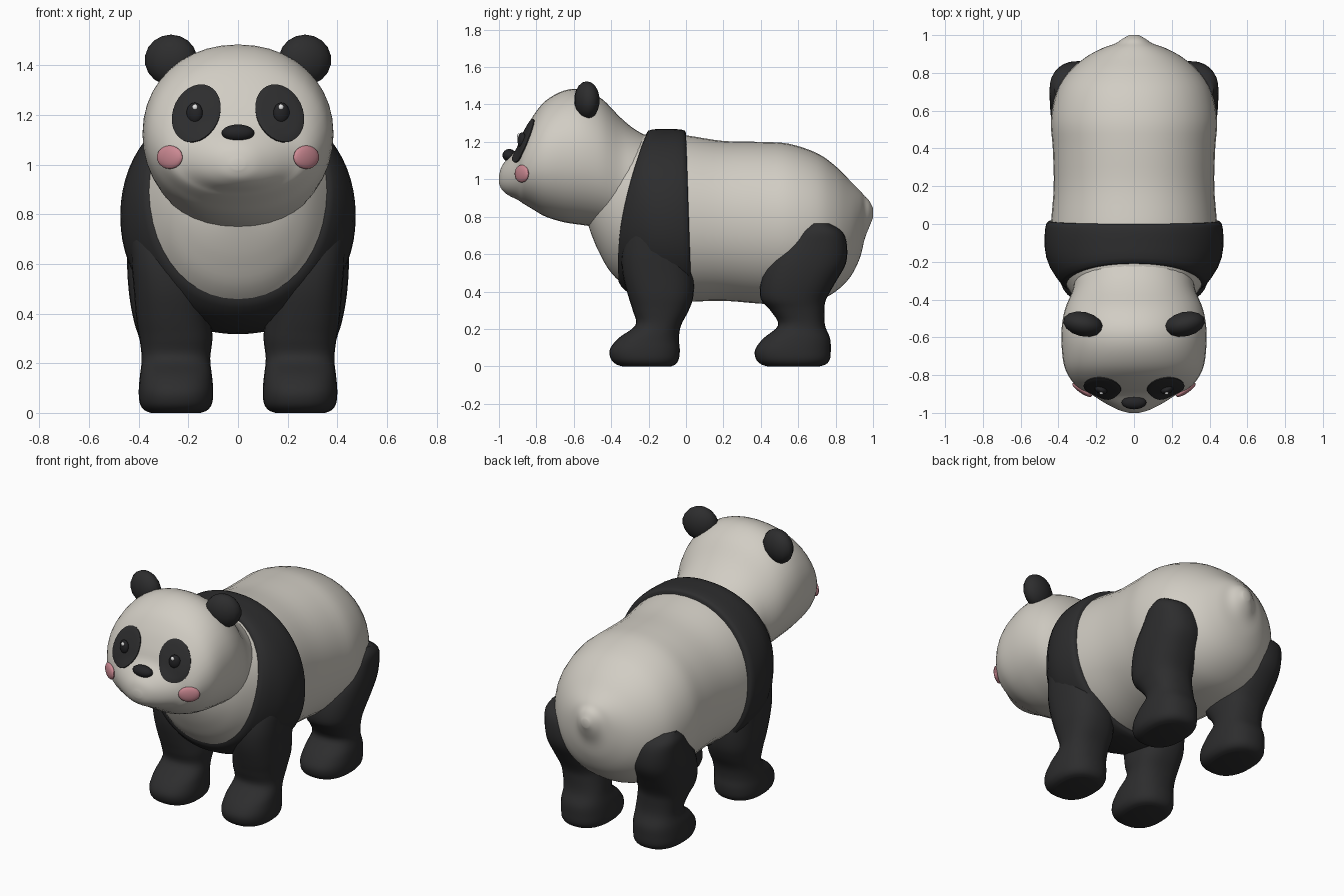
import bpy, bmesh, math
from mathutils import Vector, Matrix
from mathutils.bvhtree import BVHTree

cube = bpy.data.objects.get("Cube")
if cube:
    bpy.data.objects.remove(cube, do_unlink=True)


def material(name, r, g, b):
    mat = bpy.data.materials.new(name)
    mat.use_nodes = True
    mat.diffuse_color = (r, g, b, 1)
    bsdf = next(n for n in mat.node_tree.nodes if n.type == 'BSDF_PRINCIPLED')
    bsdf.inputs["Base Color"].default_value = (r, g, b, 1)
    bsdf.inputs["Roughness"].default_value = 0.7
    return mat


CREAM = material("cream fur", 0.64, 0.61, 0.55)
BLACK = material("black fur", 0.026, 0.026, 0.027)
EYE = material("eye black", 0.018, 0.018, 0.02)
PINK = material("cheek pink", 0.60, 0.25, 0.29)
SHINE = material("eye shine", 0.8, 0.8, 0.8)


def finish(name, bm, mat):
    bmesh.ops.recalc_face_normals(bm, faces=bm.faces)
    mesh = bpy.data.meshes.new(name)
    bm.to_mesh(mesh)
    bm.free()
    mesh.materials.append(mat)
    obj = bpy.data.objects.new(name, mesh)
    bpy.context.collection.objects.link(obj)
    bpy.ops.object.select_all(action='DESELECT')
    obj.select_set(True)
    bpy.context.view_layer.objects.active = obj
    bpy.ops.object.shade_smooth_by_angle(angle=math.radians(50))
    return obj


def spline(rows, steps=4):
    """Smooth list of rows passing through the given ones."""
    out = []
    for i in range(len(rows) - 1):
        p0, p3 = rows[max(i - 1, 0)], rows[min(i + 2, len(rows) - 1)]
        for k in range(steps):
            t = k / steps
            out.append([b + 0.5 * t * (c - a + t * (2 * a - 5 * b + 4 * c - d + t * (3 * (b - c) + d - a)))
                        for a, b, c, d in zip(p0, rows[i], rows[i + 1], p3)])
    return out + [list(rows[-1])]


def unit_ring(power, n=40):
    """Points round a unit superellipse."""
    pts = []
    for i in range(n):
        c, s = math.cos(math.tau * i / n), math.sin(math.tau * i / n)
        e = 2 / power
        pts.append((math.copysign(abs(c) ** e, c), math.copysign(abs(s) ** e, s)))
    return pts


def skin(name, rings, mat, caps=True):
    bm = bmesh.new()
    loops = [[bm.verts.new(p) for p in ring] for ring in rings]
    for a, b in zip(loops, loops[1:]):
        for i in range(len(a)):
            j = (i + 1) % len(a)
            bm.faces.new((a[i], a[j], b[j], b[i]))
    if caps:
        bm.faces.new(loops[0])
        bm.faces.new(loops[-1])
    return finish(name, bm, mat)


def along_y(rows, power):
    return [[(w * c, y, (top + bot) / 2 + (top - bot) / 2 * s) for c, s in unit_ring(power)]
            for y, top, bot, w in rows]


def ellipsoid(name, centre, radii, mat, yaw=0, segments=20):
    bm = bmesh.new()
    bmesh.ops.create_uvsphere(bm, u_segments=segments, v_segments=segments // 2 + 2, radius=1)
    place = Matrix.Translation(centre) @ Matrix.Rotation(yaw, 4, 'Z') @ Matrix.Diagonal((*radii, 1))
    bm.transform(place)
    return finish(name, bm, mat)


# Body with tapering tail: y, top, bottom, half width
body_rows = spline([
    (-0.53, 0.95, 0.78, 0.08), (-0.50, 1.04, 0.69, 0.18), (-0.46, 1.12, 0.60, 0.25),
    (-0.40, 1.19, 0.50, 0.31), (-0.30, 1.23, 0.41, 0.375), (-0.20, 1.24, 0.37, 0.43),
    (-0.10, 1.24, 0.35, 0.445), (0, 1.235, 0.345, 0.44), (0.2, 1.205, 0.35, 0.425),
    (0.4, 1.20, 0.335, 0.43), (0.55, 1.19, 0.33, 0.44), (0.7, 1.14, 0.35, 0.41),
    (0.8, 1.07, 0.40, 0.35), (0.88, 0.99, 0.48, 0.26), (0.93, 0.94, 0.58, 0.17),
    (0.955, 0.91, 0.68, 0.10), (0.98, 0.885, 0.745, 0.062), (1.0, 0.845, 0.795, 0.025)])
skin("body", along_y(body_rows, 2.1), CREAM)


def body_at(y):
    for a, b in zip(body_rows, body_rows[1:]):
        if a[0] <= y <= b[0]:
            t = (y - a[0]) / (b[0] - a[0])
            return [p + (q - p) * t for p, q in zip(a, b)]
    return body_rows[0]


# Shoulder band wrapped over the body, with a slanted front edge
band = []
for t, lift in ((0, -0.03), (0, 0.008), (0.04, 0.02), (0.15, 0.026), (0.3, 0.028), (0.45, 0.028),
                (0.6, 0.029), (0.75, 0.029), (0.9, 0.028), (0.97, 0.024), (1, 0.014), (1, -0.03)):
    ring = []
    for c, s in unit_ring(2.1, 64):
        front = -0.335 + 0.075 * s + 0.05 * s * s
        y = front + (0.015 - 0.015 * s - front) * t
        _, top, bot, w = body_at(y)
        ring.append(((w + lift) * c, y, (top + bot) / 2 + ((top - bot) / 2 + lift) * s))
    band.append(ring)
skin("shoulder_band", band, BLACK, caps=False)

# Head: y, top, bottom, half width
head_rows = spline([
    (-1.0, 1.02, 0.98, 0.025), (-0.985, 1.07, 0.945, 0.08), (-0.95, 1.115, 0.915, 0.15),
    (-0.90, 1.17, 0.89, 0.23), (-0.87, 1.24, 0.87, 0.29), (-0.82, 1.335, 0.84, 0.337),
    (-0.75, 1.42, 0.80, 0.37), (-0.65, 1.475, 0.77, 0.383), (-0.55, 1.48, 0.755, 0.383),
    (-0.45, 1.43, 0.74, 0.365), (-0.35, 1.33, 0.72, 0.325), (-0.27, 1.265, 0.72, 0.31),
    (-0.15, 1.20, 0.75, 0.28)])
head = skin("head", along_y(head_rows, 2.1), CREAM)
tree = BVHTree.FromPolygons([v.co for v in head.data.vertices],
                            [tuple(p.vertices) for p in head.data.polygons])


def on_face(x, z):
    hit, normal, _, _ = tree.ray_cast(Vector((x, -2, z)), Vector((0, 1, 0)))
    return hit, normal


def face_patch(name, x, z, rx, rz, tilt, mat):
    """Thin oval plate following the face."""
    rings = []
    for r, lift in ((0.02, 0.008), (0.25, 0.008), (0.5, 0.008), (0.75, 0.008),
                    (0.95, 0.008), (1, 0.006), (1, -0.001)):
        ring = []
        for c, s in unit_ring(2, 28):
            u, v = rx * r * c, rz * r * s
            hit, normal = on_face(x + u * math.cos(tilt) - v * math.sin(tilt),
                                  z + u * math.sin(tilt) + v * math.cos(tilt))
            ring.append(hit + normal * lift)
        rings.append(ring)
    skin(name, rings, mat)


# Legs: z, centre x, centre y, half width, half depth
front_leg = spline([
    (0, 0.25, -0.21, 0.10, 0.13), (0.012, 0.25, -0.215, 0.128, 0.16), (0.04, 0.25, -0.22, 0.146, 0.182),
    (0.09, 0.25, -0.22, 0.15, 0.187), (0.15, 0.25, -0.20, 0.145, 0.162), (0.22, 0.25, -0.148, 0.138, 0.122),
    (0.30, 0.25, -0.135, 0.147, 0.15), (0.38, 0.26, -0.135, 0.15, 0.175), (0.50, 0.27, -0.15, 0.15, 0.19),
    (0.62, 0.28, -0.16, 0.15, 0.18), (0.75, 0.28, -0.16, 0.15, 0.14), (0.85, 0.26, -0.15, 0.08, 0.08)])
hind_leg = spline([
    (0, 0.25, 0.575, 0.10, 0.14), (0.012, 0.25, 0.575, 0.128, 0.175), (0.04, 0.25, 0.572, 0.146, 0.198),
    (0.09, 0.25, 0.572, 0.15, 0.202), (0.15, 0.25, 0.592, 0.145, 0.178), (0.22, 0.25, 0.618, 0.133, 0.125),
    (0.30, 0.26, 0.595, 0.138, 0.145), (0.36, 0.27, 0.575, 0.147, 0.175), (0.45, 0.28, 0.60, 0.155, 0.20),
    (0.55, 0.29, 0.645, 0.155, 0.21), (0.65, 0.30, 0.69, 0.147, 0.17), (0.72, 0.31, 0.71, 0.135, 0.125),
    (0.765, 0.32, 0.71, 0.10, 0.06)])

for side, tag in ((1, "left"), (-1, "right")):
    for name, rows in (("front_leg", front_leg), ("hind_leg", hind_leg)):
        rings = [[(side * (cx + rx * c), cy + ry * s, z) for c, s in unit_ring(2.4, 28)]
                 for z, cx, cy, rx, ry in rows]
        skin(f"{tag}_{name}", rings, BLACK)

    # Ears
    ellipsoid(f"{tag}_ear", (side * 0.27, -0.53, 1.422), (0.108, 0.066, 0.102), BLACK, side * 0.22, 14)

    # Eyes
    face_patch(f"{tag}_eye_patch", side * 0.167, 1.205, 0.092, 0.12, side * 0.44, BLACK)
    eye, _ = on_face(side * 0.175, 1.208)
    ellipsoid(f"{tag}_eye", eye + Vector((0, -0.008, 0)), (0.034, 0.022, 0.042), EYE, side * 0.4)
    ellipsoid(f"{tag}_eye_shine", eye + Vector((-side * 0.002, -0.026, 0.024)), (0.011, 0.008, 0.012), SHINE)

    # Cheeks
    cheek, _ = on_face(side * 0.275, 1.03)
    ellipsoid(f"{tag}_cheek", cheek, (0.062, 0.018, 0.047), PINK, side * 0.6)

# Nose
ellipsoid("nose", (0, -0.945, 1.128), (0.066, 0.036, 0.034), EYE)
